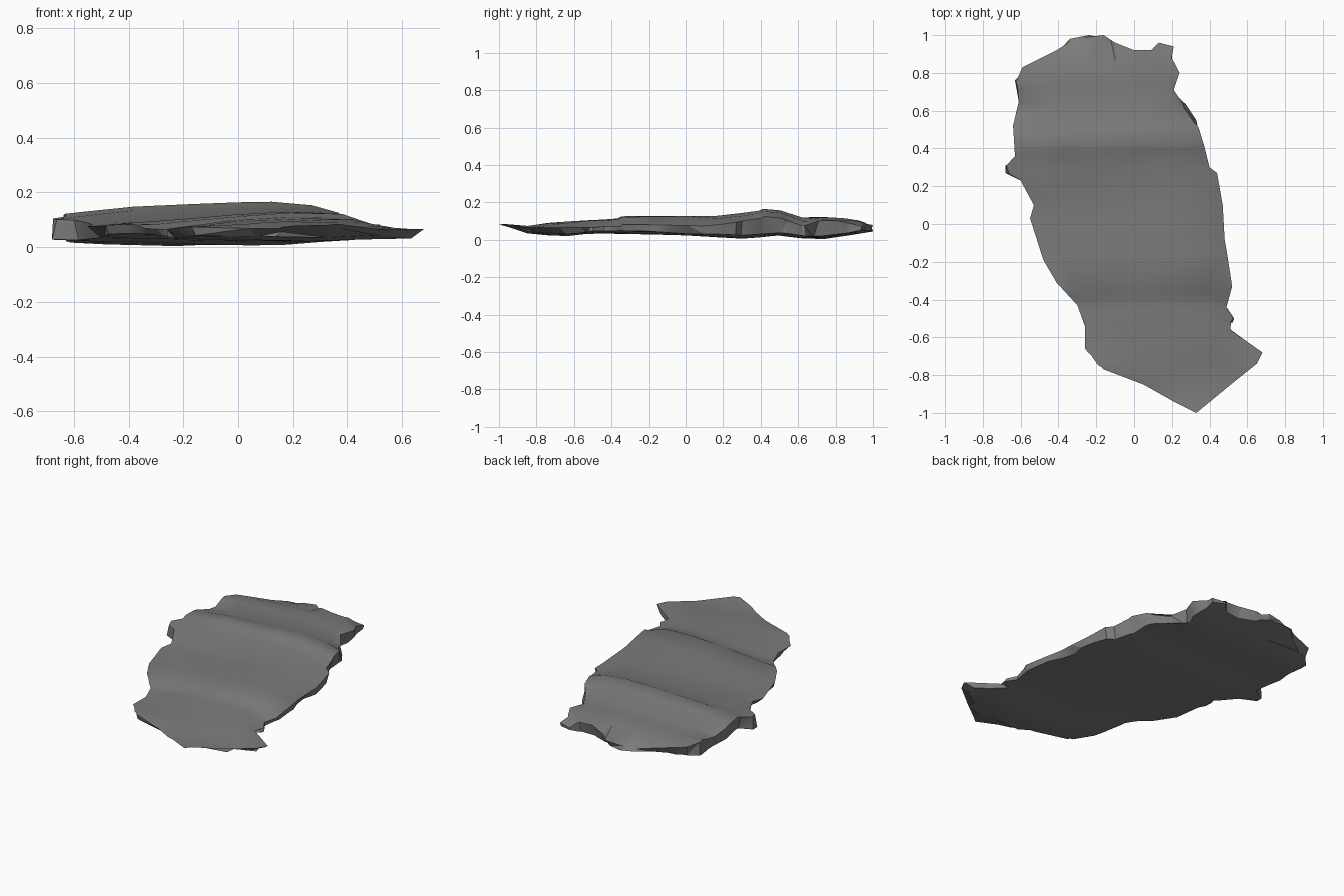
import bpy
import bmesh
import random
from mathutils import Vector, noise

random.seed(4)
if "Cube" in bpy.data.objects:
    bpy.data.objects.remove(bpy.data.objects["Cube"], do_unlink=True)

# Jagged plan outline of the slab, counterclockwise from the front tip
OUTLINE = [
    (.33, -1), (.55, -.82), (.65, -.74), (.68, -.68), (.51, -.56), (.53, -.5),
    (.49, -.44), (.52, -.33), (.5, -.2), (.48, -.08), (.47, .1), (.44, .27),
    (.4, .3), (.37, .42), (.33, .55), (.27, .64), (.21, .71), (.24, .8),
    (.2, .88), (.21, .94), (.13, .96), (.09, .92), (0, .92), (-.1, .96),
    (-.16, 1), (-.24, 1), (-.34, .98), (-.41, .92), (-.59, .83), (-.63, .76),
    (-.61, .65), (-.64, .52), (-.63, .36), (-.68, .31), (-.68, .27),
    (-.6, .23), (-.53, .1), (-.55, .03), (-.48, -.19), (-.41, -.31),
    (-.3, -.43), (-.26, -.54), (-.26, -.66), (-.16, -.77), (.05, -.85),
    (.21, -.94)]

# Height along the length (y, z) and change across the width (fraction, z)
CREST = [(-1, .085), (-.7, .096), (-.55, .11), (-.375, .114), (-.35, .126),
         (-.1, .128), (.1, .122), (.3, .148), (.385, .158), (.41, .169),
         (.5, .16), (.62, .122), (.8, .126), (.9, .108), (1, .078)]
BELLY = [(-1, .064), (-.85, .03), (-.65, .018), (-.5, .032), (-.2, .032),
         (.05, .022), (.3, .01), (.5, .025), (.68, -.003), (.85, .024),
         (1, .048)]
DROP = [(0, .045), (.3, .022), (.55, .006), (.7, 0), (.85, .006), (1, .045)]
LIFT = [(0, .014), (.25, .006), (.5, 0), (.75, .003), (1, .012)]


def interpolate(table, t):
    """Straight-line lookup in a table of pairs."""
    for (a, va), (b, vb) in zip(table, table[1:]):
        if t <= b:
            f = max(0, (t - a) / (b - a))
            return va + (vb - va) * f
    return table[-1][1]


def across(x, y):
    """Fraction of the way from the left limit to the right limit at y."""
    y = max(-.97, min(.97, y))
    hits = []
    for (ax, ay), (bx, by) in zip(OUTLINE, OUTLINE[1:] + OUTLINE[:1]):
        if min(ay, by) <= y <= max(ay, by) and ay != by:
            hits.append(ax + (bx - ax) * (y - ay) / (by - ay))
    left, right = min(hits), max(hits)
    return max(0, min(1, (x - left) / max(right - left, .05)))


def bumps(x, y, seed):
    return .009 * noise.noise(Vector((x * 4, y * 4, seed)))


def bottom_height(x, y):
    z = interpolate(BELLY, y) + bumps(x, y, 7.3)
    return max(z + interpolate(LIFT, across(x, y)), 0)


def top_height(x, y):
    # Layer steps climb a little across the width
    z = interpolate(CREST, y - .03 * x) + bumps(x, y, 1.4)
    z -= interpolate(DROP, across(x, y)) * (1 if abs(y) < .7 else .5)
    # The front left tongue falls away outward
    if y < -.45:
        z -= .06 * max(0, x - y - .95)
    return max(z, .066, bottom_height(x, y) + .012)


# Flat sheet cut into an irregular grid
bm = bmesh.new()
bm.faces.new([bm.verts.new((x, y, 0)) for x, y in OUTLINE])


def cut(point, normal):
    geom = bm.verts[:] + bm.edges[:] + bm.faces[:]
    bmesh.ops.bisect_plane(bm, geom=geom, dist=.004,
                           plane_co=point, plane_no=normal)


for y in (-.86, -.74, -.64, -.54, -.45, -.375, -.35, -.17, 0, .16, .3, .385,
          .41, .5, .62, .74, .85):
    cut((0, y, 0), (random.uniform(-.04, -.02), 1, 0))
for x in (-.42, -.24, -.06, .12, .26, .4):
    cut((x, 0, 0), (1, .28 + random.uniform(-.08, .08), 0))

# Thicken into top, rim and underside
rim = {tuple(v.co) for e in bm.edges if e.is_boundary for v in e.verts}
copied = bmesh.ops.extrude_face_region(bm, geom=bm.faces[:],
                                       use_keep_orig=True)
top = {g for g in copied["geom"] if isinstance(g, bmesh.types.BMVert)}
for v in bm.verts:
    x, y, _ = v.co
    v.co.z = top_height(x, y) if v in top else bottom_height(x, y)
    if (x, y, 0) in rim:
        # Broken edge leans in or out; the tongue is always undercut
        lean = noise.noise(Vector((x * 5, y * 5, 3.2))) - .15
        if x - y > 1.05:
            lean = -.6
        inset = max(0, .12 * lean if v in top else -.16 * lean)
        v.co.x += (-.28 * y - x) * inset
        v.co.y *= 1 - inset * .5
    elif v in top:
        v.co.x += random.uniform(-.02, .02)

bmesh.ops.triangulate(bm, faces=bm.faces[:])
bmesh.ops.recalc_face_normals(bm, faces=bm.faces[:])

mesh = bpy.data.meshes.new("rock_slab")
bm.to_mesh(mesh)
bm.free()
slab = bpy.data.objects.new("rock_slab", mesh)
bpy.context.collection.objects.link(slab)

# Plain grey stone
stone = bpy.data.materials.new("grey stone")
stone.use_nodes = True
grey = (.2, .2, .2, 1)
stone.diffuse_color = grey
stone.node_tree.nodes["Principled BSDF"].inputs["Base Color"].default_value = grey
mesh.materials.append(stone)

# Soft shading with crisp broken edges
bpy.ops.object.select_all(action="DESELECT")
slab.select_set(True)
bpy.context.view_layer.objects.active = slab
bpy.ops.object.shade_smooth_by_angle(angle=.5)
